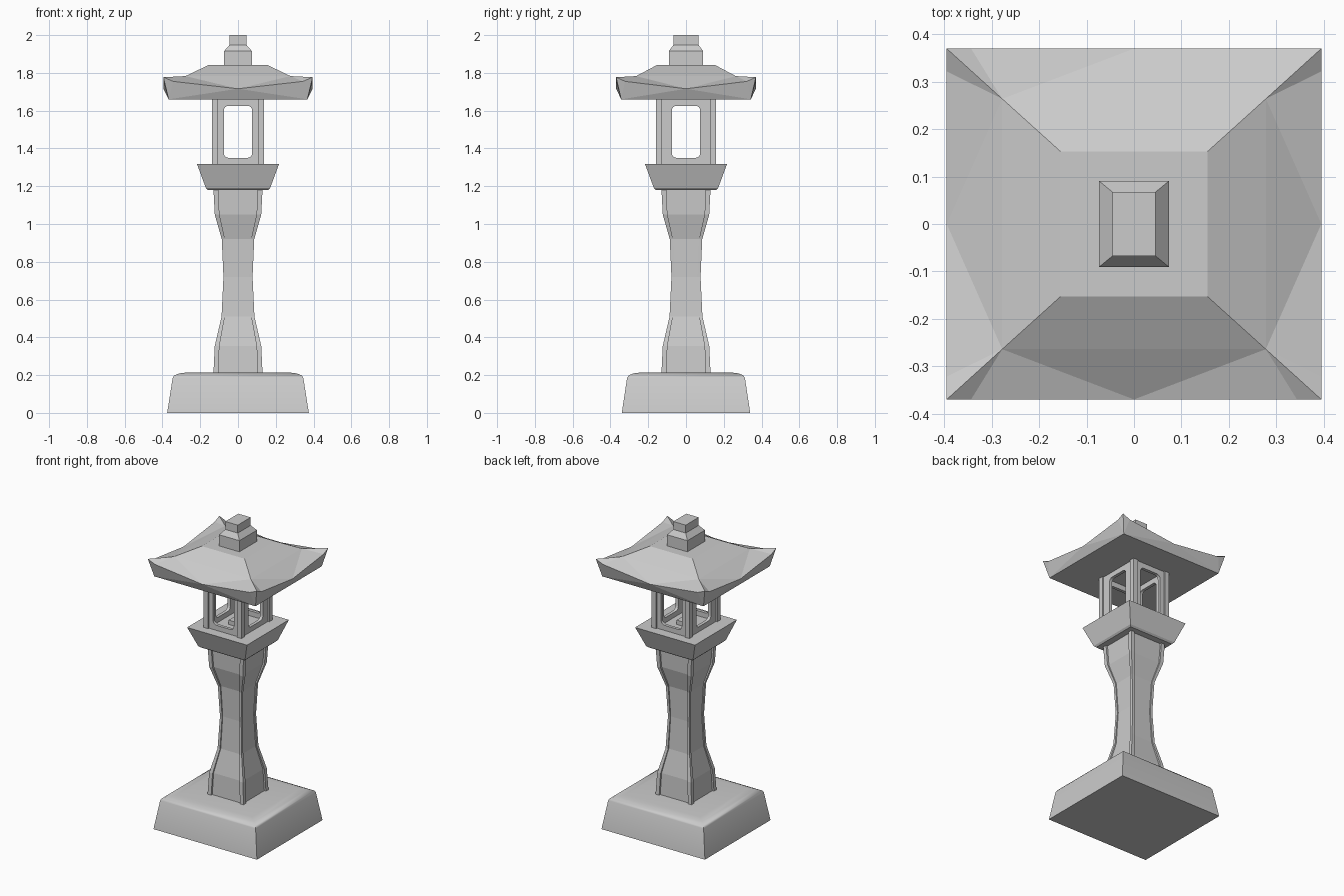
import bpy, bmesh, math
from mathutils import Matrix

if "Cube" in bpy.data.objects:
    bpy.data.objects.remove(bpy.data.objects["Cube"])


def loft(name, rings):
    """Closed solid through rings of (x, y, z) points."""
    bm = bmesh.new()
    rows = [[bm.verts.new(p) for p in r] for r in rings]
    n = len(rows[0])
    for a, b in zip(rows, rows[1:]):
        for i in range(n):
            j = (i + 1) % n
            bm.faces.new((a[i], a[j], b[j], b[i]))
    bm.faces.new(rows[0][::-1])
    bm.faces.new(rows[-1])
    bmesh.ops.recalc_face_normals(bm, faces=bm.faces)
    me = bpy.data.meshes.new(name)
    bm.to_mesh(me)
    bm.free()
    ob = bpy.data.objects.new(name, me)
    bpy.context.collection.objects.link(ob)
    return ob


def rect(hx, hy, z, cx=0, cy=0):
    return [(cx + sx * hx, cy + sy * hy, z)
            for sx, sy in ((-1, -1), (1, -1), (1, 1), (-1, 1))]


def stack(name, *sizes):
    return loft(name, [rect(*s) for s in sizes])


CORNERS = [(sx, sy) for sx in (-1, 1) for sy in (-1, 1)]

# Base block with a rounded top edge
base = stack("base", (.375, .34, 0), (.346, .312, .185), (.338, .304, .198),
             (.312, .28, .209), (.27, .24, .214))
bpy.context.view_layer.objects.active = base
base.select_set(True)
bpy.ops.object.shade_smooth_by_angle(angle=math.radians(40))

# Waisted pillar with a post strip on each corner
waist = [(.13, .21), (.123, .355), (.087, .51), (.077, .72),
         (.086, .92), (.123, 1.05), (.13, 1.185)]
stack("pillar", *[(w * .91, w * .91, z) for w, z in waist])
for sx, sy in CORNERS:
    stack("pillar_post", *[(w * .1, w * .1, z, sx * w * .9, sy * w * .9)
                           for w, z in waist])

# Flared platform
stack("platform", (.16, .16, 1.18), (.17, .17, 1.19), (.217, .217, 1.317))

# Fire box posts and inner block
for sx, sy in CORNERS:
    stack("firebox_post", (.016, .016, 1.31, sx * .121, sy * .144),
          (.016, .016, 1.67, sx * .121, sy * .144))
stack("candle_block", (.04, .04, 1.31), (.04, .04, 1.345))


def window_panel(name, half, dist, angle):
    """Flat panel with a round-cornered opening."""
    z0, z1, hw, r = 1.35, 1.626, .075, .025
    outer = [(-half, 1.31), (half, 1.31), (half, 1.67), (-half, 1.67)]
    hole = []
    for k, (cx, cy) in enumerate(((hw - r, z1 - r), (r - hw, z1 - r),
                                  (r - hw, z0 + r), (hw - r, z0 + r))):
        for i in range(5):
            a = math.pi / 2 * (k + i / 4)
            hole.append((cx + r * math.cos(a), cy + r * math.sin(a)))
    cu = bpy.data.curves.new(name, 'CURVE')
    cu.dimensions = '2D'
    cu.fill_mode = 'BOTH'
    cu.extrude = .01
    for pts in (outer, hole):
        sp = cu.splines.new('POLY')
        sp.points.add(len(pts) - 1)
        for p, (x, y) in zip(sp.points, pts):
            p.co = (x, y, 0, 1)
        sp.use_cyclic_u = True
    ob = bpy.data.objects.new(name, cu)
    bpy.context.collection.objects.link(ob)
    ob.matrix_world = (Matrix.Rotation(angle, 4, 'Z')
                       @ Matrix.Translation((0, -dist, 0))
                       @ Matrix.Rotation(math.pi / 2, 4, 'X'))


# Four window panels
for k in range(4):
    half, dist = ((.115, .141), (.138, .118))[k % 2]
    window_panel("window_panel", half, dist, k * math.pi / 2)

# Roof: flat underside, sagging eaves with lifted corners, flat crown
bm = bmesh.new()
under = [bm.verts.new(p) for p in rect(.367, .343, 1.66)]
ring = [bm.verts.new(p) for p in rect(.278, .264, 1.783)]
crown = [bm.verts.new(p) for p in rect(.155, .153, 1.842)]
tips = rect(.395, .37, 1.777)
rim = []
for i in range(4):
    a, b = tips[i], tips[(i + 1) % 4]
    for t, z in ((0, 1.777), (.065, 1.755), (.5, 1.716), (.935, 1.755)):
        rim.append(bm.verts.new((a[0] + (b[0] - a[0]) * t,
                                 a[1] + (b[1] - a[1]) * t, z)))
for i in range(4):
    j = (i + 1) % 4
    edge = [rim[(4 * i + k) % 16] for k in range(5)]
    bm.faces.new((ring[i], ring[j], crown[j], crown[i]))
    bm.faces.new((edge[2], ring[j], ring[i]))
    bm.faces.new((under[i], under[j], edge[2]))
    for k in range(4):
        c = i if k < 2 else j
        bm.faces.new((edge[k], edge[k + 1], ring[c]))
        bm.faces.new((under[c], edge[k + 1], edge[k]))
bm.faces.new(crown)
bm.faces.new(under[::-1])
bmesh.ops.recalc_face_normals(bm, faces=bm.faces)
me = bpy.data.meshes.new("roof")
bm.to_mesh(me)
bm.free()
bpy.context.collection.objects.link(bpy.data.objects.new("roof", me))

# Stepped finial
stack("finial", (.074, .091, 1.835), (.074, .091, 1.915),
      (.045, .067, 1.948), (.045, .067, 2.0))
